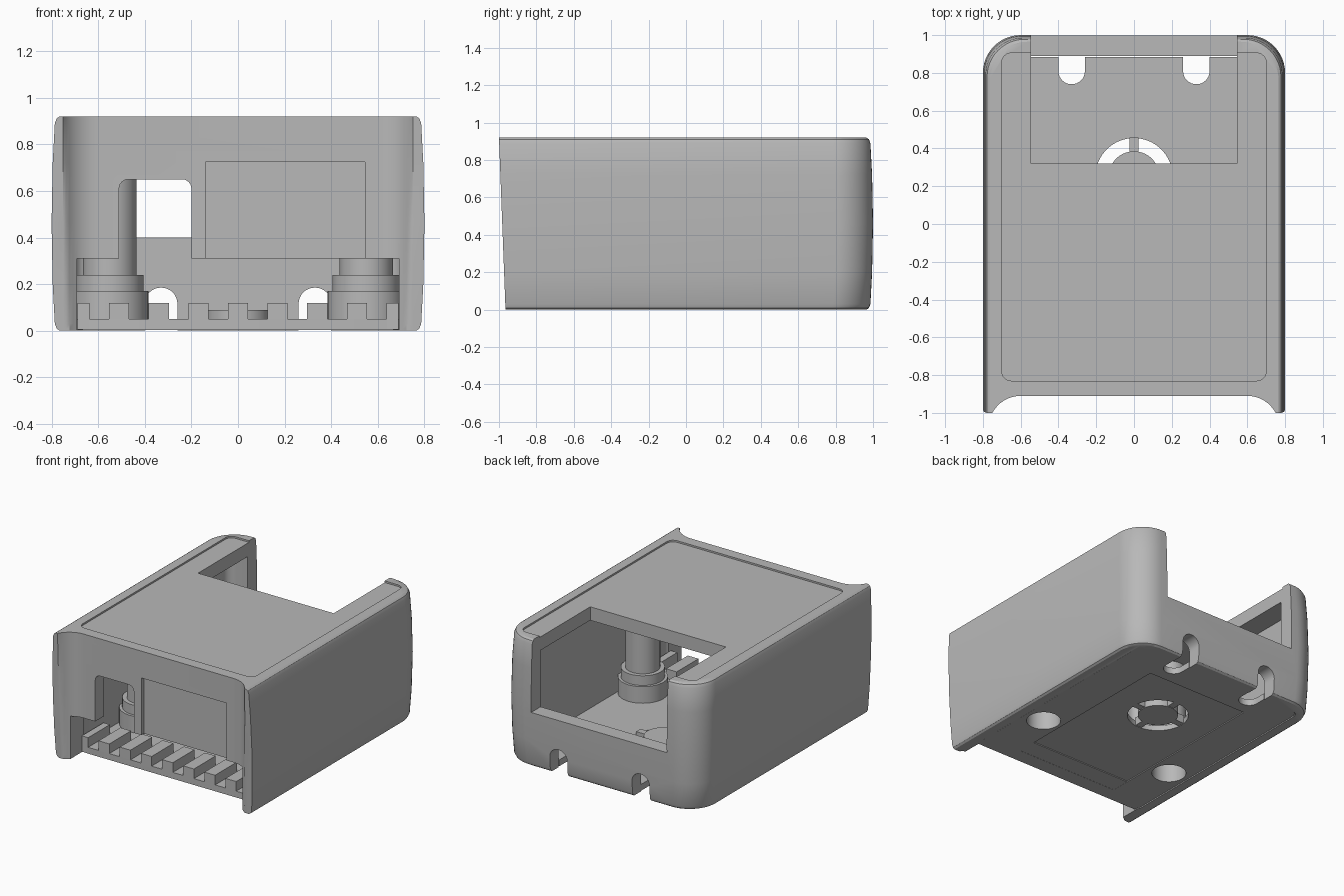
import bpy, bmesh
from math import sin, cos, pi, radians

if "Cube" in bpy.data.objects:
    bpy.data.objects.remove(bpy.data.objects["Cube"])

grey = bpy.data.materials.new("plain grey")
grey.use_nodes = True
GREY = (0.48, 0.48, 0.48, 1)
grey.diffuse_color = GREY
grey.node_tree.nodes["Principled BSDF"].inputs["Base Color"].default_value = GREY


def loft(name, rings):
    """Closed solid through a stack of matching rings."""
    bm = bmesh.new()
    loops = [[bm.verts.new(p) for p in ring] for ring in rings]
    n = len(loops[0])
    for a, b in zip(loops, loops[1:]):
        for i in range(n):
            j = (i + 1) % n
            bm.faces.new((a[i], a[j], b[j], b[i]))
    bm.faces.new(loops[0][::-1])
    bm.faces.new(loops[-1])
    bmesh.ops.recalc_face_normals(bm, faces=bm.faces)
    mesh = bpy.data.meshes.new(name)
    bm.to_mesh(mesh)
    bm.free()
    mesh.materials.append(grey)
    ob = bpy.data.objects.new(name, mesh)
    bpy.context.collection.objects.link(ob)
    return ob


def prism(name, pts, lo, hi, axis="z"):
    """Extrude a flat outline along z, or an x-z outline along y."""
    def place(u, v, w):
        return (u, v, w) if axis == "z" else (u, w, v)
    return loft(name, [[place(u, v, w) for u, v in pts] for w in (lo, hi)])


def rect(x0, x1, y0, y1, r=0, steps=6):
    if not r:
        return [(x0, y0), (x1, y0), (x1, y1), (x0, y1)]
    pts = []
    corners = [(x1 - r, y1 - r), (x0 + r, y1 - r), (x0 + r, y0 + r), (x1 - r, y0 + r)]
    for k, (cx, cy) in enumerate(corners):
        for i in range(steps + 1):
            a = (k + i / steps) * pi / 2
            pts.append((cx + r * cos(a), cy + r * sin(a)))
    return pts


def circle(x, y, r, n=40):
    return [(x + r * cos(2 * pi * i / n), y + r * sin(2 * pi * i / n)) for i in range(n)]


def boolean(ob, tool, operation="DIFFERENCE"):
    mod = ob.modifiers.new("shape", "BOOLEAN")
    mod.operation, mod.solver, mod.object = operation, "EXACT", tool
    bpy.context.view_layer.objects.active = ob
    bpy.ops.object.modifier_apply(modifier=mod.name)
    bpy.data.objects.remove(tool)


def cut(ob, pts, lo, hi, axis="z"):
    boolean(ob, prism("cutter", pts, lo, hi, axis))


def smooth(ob):
    bpy.ops.object.select_all(action="DESELECT")
    ob.select_set(True)
    bpy.context.view_layer.objects.active = ob
    bpy.ops.object.shade_smooth_by_angle(angle=radians(28))


H = 0.92


def shell_ring(z, inset):
    """Rounded back corners, concave front flares."""
    tip = -0.965 - 0.035 * z / H
    w, back, r = 0.8 - inset, 1 - inset, 0.2
    half = []
    for i in range(9):
        a = radians(62) * i / 8
        half.append((0.6 + 0.17 * sin(a), max(tip, -0.91 - 0.17 * (1 - cos(a)))))
    half.append((w, tip))
    for i in range(13):
        a = pi / 2 * i / 12
        half.append((w - r + r * cos(a), back - r + r * sin(a)))
    return [(x, y, z) for x, y in half + [(-x, y) for x, y in reversed(half)]]


# Outer shell with gently bulging walls and softened edges
levels = [(0, 0.035), (0.009, 0.022), (0.03, 0.014), (0.2, 0.005), (0.46, 0),
          (0.72, 0.005), (0.89, 0.014), (0.911, 0.022), (H, 0.035)]
shell = loft("shell", [shell_ring(z, i) for z, i in levels])
cut(shell, rect(-0.7, 0.7, -0.81, 0.89, 0.06), -0.1, 0.81)           # hollow inside
cut(shell, rect(-0.7, 0.7, -0.83, 0.905, 0.05), H - 0.012, H + 0.1)  # top panel
cut(shell, rect(-0.545, 0.545, 0.32, 1.2), 0.4, 1.1)                 # rear notch
cut(shell, rect(-0.69, 0.69, -0.1, 0.31), -1.1, -0.7, "y")           # front opening
cut(shell, rect(-0.51, -0.2, 0.2, 0.65, 0.04), -1.1, -0.75, "y")     # front window
cut(shell, rect(-0.14, 0.545, 0.3, 0.725), -1.1, -0.88, "y")         # front panel
for x in (-0.33, 0.33):
    cut(shell, rect(x - 0.07, x + 0.07, -0.2, 0.185, 0.069, 8), 0.8, 1.2, "y")
smooth(shell)

# Base plate with cable slots, vent ring and a shallow label recess
POST_X, POST_Y, HUB_Y = 0.55, -0.29, 0.25
base = prism("base_plate", rect(-0.695, 0.695, -0.81, 0.885, 0.055), 0.004, 0.05)
cut(base, rect(-0.41, 0.41, -0.7, 0.66), -0.1, 0.011)
cut(base, circle(0, HUB_Y, 0.205), -0.1, 0.2)
for x in (-0.33, 0.33):
    cut(base, rect(x - 0.07, x + 0.07, 0.74, 1.2, 0.069, 8), -0.1, 0.2)
for x in (-POST_X, POST_X):
    cut(base, circle(x, POST_Y, 0.115), -0.1, 0.2)
smooth(base)

# Vent hub and its spokes
smooth(prism("vent_hub", circle(0, HUB_Y, 0.135), 0.011, 0.09))
for name, pts in (("vent_spoke_lengthwise", rect(-0.025, 0.025, HUB_Y - 0.208, HUB_Y + 0.208)),
                  ("vent_spoke_crosswise", rect(-0.208, 0.208, HUB_Y - 0.025, HUB_Y + 0.025))):
    prism(name, pts, 0.015, 0.075)

# Ribbed strip at the front of the base
strip = prism("front_rib_strip", rect(-0.688, 0.688, -0.81, -0.56), 0.005, 0.12)
for i in range(8):
    x = -0.595 + 0.17 * i
    cut(strip, rect(x - 0.042, x + 0.042, -0.9, -0.5), 0.05, 0.3)

# Screw posts with stepped collars, drilled from below
for side, x in (("left", POST_X), ("right", -POST_X)):
    collar = prism(side + "_collar", circle(x, POST_Y, 0.165), 0.045, 0.17)
    boolean(collar, prism("collar_step", circle(x, POST_Y, 0.145), 0.1, 0.24), "UNION")
    cut(collar, circle(x, POST_Y, 0.115), -0.1, 0.19)
    smooth(collar)
    smooth(prism(side + "_screw_post", circle(x, POST_Y, 0.115), 0.235, 0.83))
